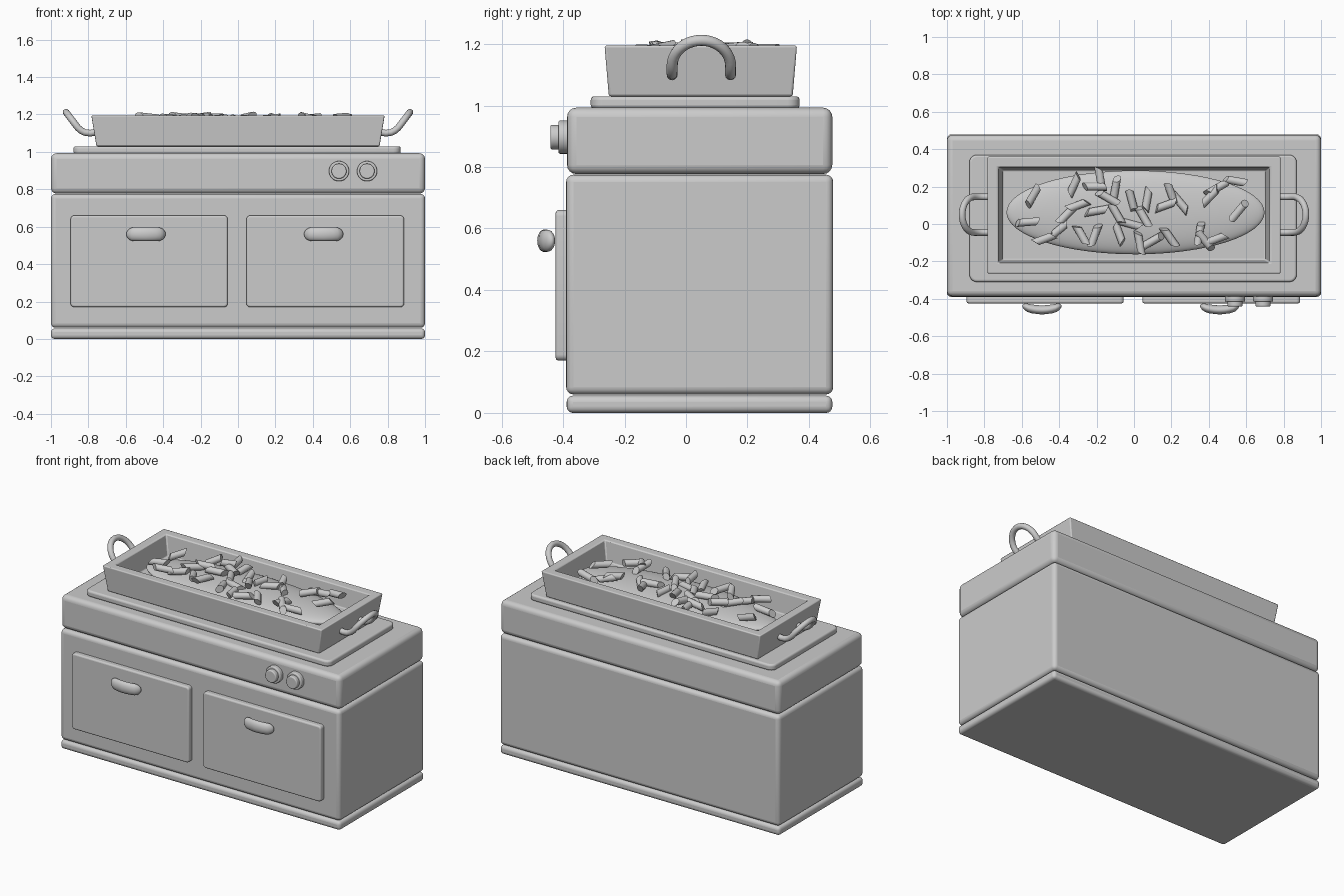
import bpy, bmesh, math, random
from mathutils import Matrix, Vector

if "Cube" in bpy.data.objects:
    bpy.data.objects.remove(bpy.data.objects["Cube"])

random.seed(4)


def finish(name, bm, bevel=0, segments=4):
    bmesh.ops.recalc_face_normals(bm, faces=bm.faces[:])
    mesh = bpy.data.meshes.new(name)
    bm.to_mesh(mesh)
    bm.free()
    ob = bpy.data.objects.new(name, mesh)
    bpy.context.collection.objects.link(ob)
    if bevel:
        m = ob.modifiers.new("bevel", 'BEVEL')
        m.width, m.segments = bevel, segments
        m.limit_method, m.angle_limit = 'ANGLE', math.radians(40)
    bpy.ops.object.select_all(action='DESELECT')
    ob.select_set(True)
    bpy.context.view_layer.objects.active = ob
    bpy.ops.object.shade_smooth_by_angle(angle=math.radians(40))
    return ob


def box(name, x, y, z, bevel, corner=0, axis=2):
    """Box from ranges; corner rounds the edges running along axis first."""
    bm = bmesh.new()
    bmesh.ops.create_cube(bm, size=1)
    for v in bm.verts:
        v.co = [(r[0] + r[1]) / 2 + c * (r[1] - r[0]) for r, c in zip((x, y, z), v.co)]
    if corner:
        edges = [e for e in bm.edges
                 if abs((e.verts[0].co - e.verts[1].co).normalized()[axis]) > 0.9]
        bmesh.ops.bevel(bm, geom=edges, offset=corner, segments=5, profile=0.5, affect='EDGES')
    return finish(name, bm, bevel)


def disc(name, x, z, radius, y0, y1, bevel):
    bm = bmesh.new()
    bmesh.ops.create_cone(bm, cap_ends=True, segments=40, radius1=radius, radius2=radius,
                          depth=y1 - y0,
                          matrix=Matrix.Translation((x, (y0 + y1) / 2, z)) @ Matrix.Rotation(math.pi / 2, 4, 'X'))
    return finish(name, bm, bevel, 3)


# Stove body
box("plinth", (-1, 1), (-0.388, 0.476), (0, 0.056), 0.02)
box("cabinet", (-1, 1), (-0.39, 0.479), (0.06, 0.775), 0.024)
box("stove_top", (-1, 1), (-0.387, 0.476), (0.777, 0.993), 0.03)
box("hot_plate", (-0.88, 0.87), (-0.31, 0.37), (0.99, 1.03), 0.012, 0.04)

# Doors and their bowed pulls
for side, x0, x1, hx in (("left", -0.895, -0.055, -0.492), ("right", 0.045, 0.888, 0.458)):
    box(side + "_door", (x0, x1), (-0.424, -0.38), (0.17, 0.66), 0.01, 0.02, 1)
    bm = bmesh.new()
    bmesh.ops.create_uvsphere(bm, u_segments=32, v_segments=20, radius=1)
    for v in bm.verts:
        px = v.co.x * 0.045 + 0.06 * max(-1, min(1, v.co.x * 4))
        v.co = (hx + px, -0.46 + v.co.y * 0.024 + 0.022 * (px / 0.105) ** 2,
                0.56 + v.co.z * 0.037)
    finish(side + "_door_pull", bm)

# Control knobs
for i, x in enumerate((0.54, 0.69)):
    disc(f"knob_flange_{i}", x, 0.897, 0.054, -0.415, -0.38, 0.006)
    disc(f"knob_{i}", x, 0.897, 0.04, -0.441, -0.41, 0.006)

# Pan: outer bottom, outer rim, inner rim, inner floor
bm = bmesh.new()
rings = []
for hx, hy, z in ((0.757, 0.299, 1.03), (0.784, 0.313, 1.195),
                  (0.727, 0.256, 1.195), (0.703, 0.24, 1.065)):
    rings.append([bm.verts.new((sx * hx, 0.048 + sy * hy, z))
                  for sx, sy in ((-1, -1), (1, -1), (1, 1), (-1, 1))])
for a, b in zip(rings, rings[1:]):
    for i in range(4):
        bm.faces.new((a[i], a[(i + 1) % 4], b[(i + 1) % 4], b[i]))
bm.faces.new(rings[0][::-1])
bm.faces.new(rings[-1])
finish("pan", bm, 0.007, 3)

# Pan handles: tubes rising outward in an arch
for side, s in (("left", -1), ("right", 1)):
    arc = [(0.857 + 0.062 * math.sin(t), 0.05 + 0.095 * math.cos(t), 1.13 + 0.082 * math.sin(t))
           for t in [math.pi * i / 20 for i in range(21)]]
    foot = [(0.755, 1.106), (0.79, 1.1), (0.82, 1.104), (0.84, 1.115)]
    path = [(x, 0.145, z) for x, z in foot] + arc + [(x, -0.045, z) for x, z in foot[::-1]]
    cu = bpy.data.curves.new(side + "_pan_handle", 'CURVE')
    cu.dimensions = '3D'
    cu.bevel_depth, cu.bevel_resolution, cu.use_fill_caps = 0.018, 4, True
    sp = cu.splines.new('POLY')
    sp.points.add(len(path) - 1)
    for p, (x, y, z) in zip(sp.points, path):
        p.co = (s * x, y, z, 1)
    bpy.context.collection.objects.link(bpy.data.objects.new(side + "_pan_handle", cu))

# Bed of food in the pan
bm = bmesh.new()
bmesh.ops.create_uvsphere(bm, u_segments=64, v_segments=32, radius=1,
                          matrix=Matrix.Translation((0.008, 0.062, 1.11)) @ Matrix.Diagonal((0.69, 0.224, 0.055, 1)))
finish("food_bed", bm)

# Pasta tubes with slanted ends: x, y, heading in degrees
pieces = [(-.54, .15, 60), (-.57, .01, 5), (-.48, -.08, 20), (-.40, -.03, 40), (-.32, .21, 65),
          (-.30, .10, 20), (-.28, -.06, -60), (-.36, .05, 45), (-.21, .20, 0), (-.18, .24, -80),
          (-.10, .19, 80), (-.20, .07, 10), (-.21, -.06, 70), (-.14, .14, -30), (-.09, .05, -60),
          (-.01, .12, -75), (-.02, .0, -15), (.03, -.10, -80), (.05, .04, -60), (.07, .13, 80),
          (.19, -.07, -55), (.20, .16, -70), (.25, .11, -50), (.17, .10, 20), (.10, -.09, 30),
          (.35, -.05, 80), (.38, -.09, -50), (.44, -.08, 20), (.44, .19, 30), (.41, .15, 45),
          (.54, .23, -10), (.56, .07, 50), (-.08, -.05, -70)]
bm = bmesh.new()
for x, y, a in pieces:
    made = bmesh.ops.create_cone(bm, cap_ends=True, segments=16, radius1=0.021, radius2=0.021, depth=0.105)
    place = (Matrix.Translation((x, y, random.uniform(1.165, 1.187)))
             @ Matrix.Rotation(math.radians(a), 4, 'Z')
             @ Matrix.Rotation(math.radians(90 + random.uniform(-10, 10)), 4, 'Y')
             @ Matrix.Rotation(random.uniform(0, 6.28), 4, 'Z'))
    for v in made['verts']:
        v.co.z += v.co.x * 0.8
        v.co = place @ v.co
finish("pasta_pieces", bm)
